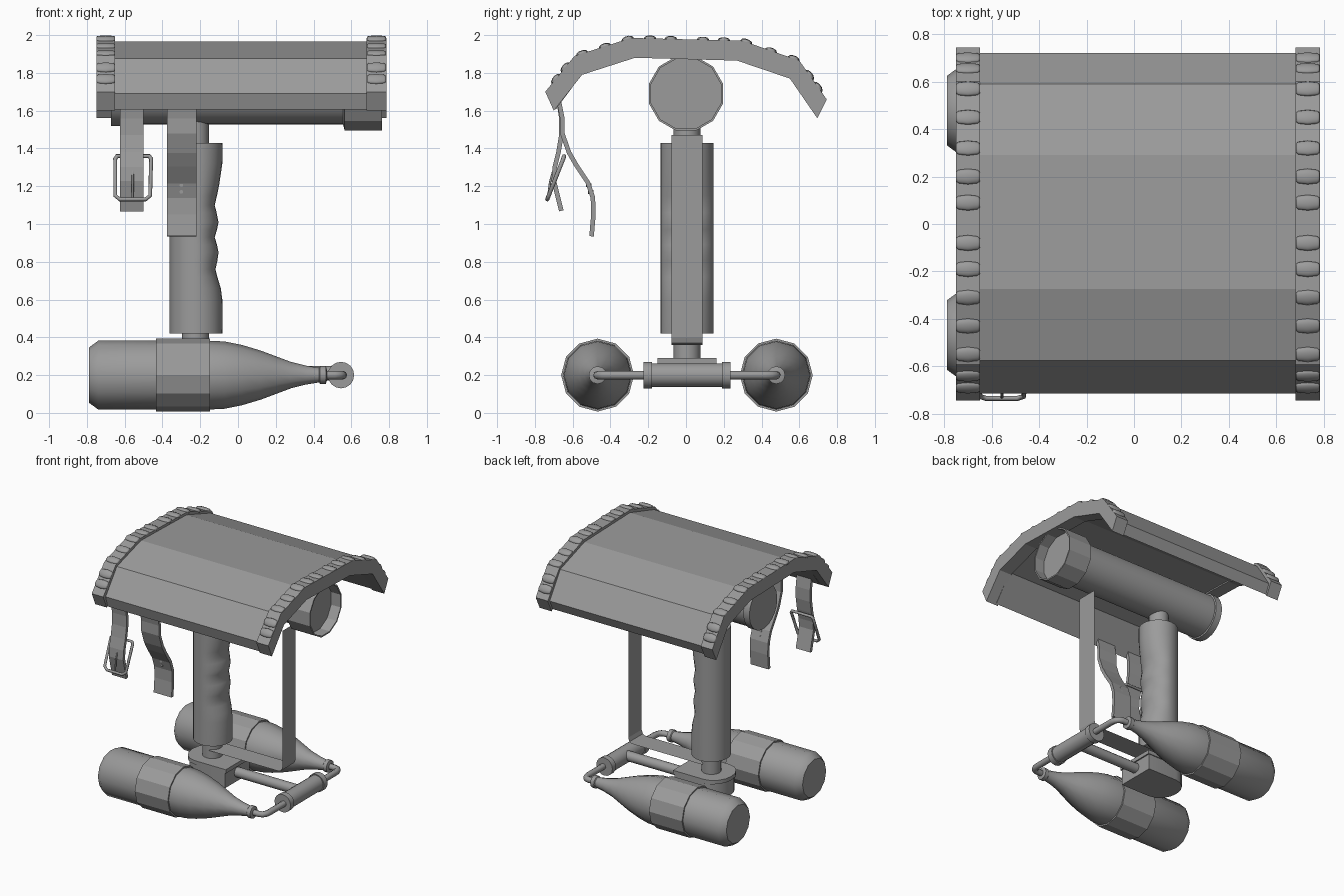
import bpy, bmesh, math
from mathutils import Vector

if "Cube" in bpy.data.objects:
    bpy.data.objects.remove(bpy.data.objects["Cube"])

grey = bpy.data.materials.new('dark_grey')
grey.diffuse_color = (.33, .33, .33, 1)
grey.use_nodes = True
grey.node_tree.nodes["Principled BSDF"].inputs["Base Color"].default_value = grey.diffuse_color


def mesh(name, verts, faces, smooth=None):
    me = bpy.data.meshes.new(name)
    me.from_pydata(verts, [], faces)
    me.materials.append(grey)
    bm = bmesh.new()
    bm.from_mesh(me)
    bmesh.ops.recalc_face_normals(bm, faces=bm.faces)
    bm.to_mesh(me)
    bm.free()
    ob = bpy.data.objects.new(name, me)
    bpy.context.collection.objects.link(ob)
    if smooth:
        bpy.ops.object.select_all(action='DESELECT')
        ob.select_set(True)
        bpy.context.view_layer.objects.active = ob
        bpy.ops.object.shade_smooth_by_angle(angle=math.radians(smooth))
    return ob


def lathe(name, profile, axis, loc, sides=12, phase=0, smooth=35, shape=None):
    """Revolve (radius, height) pairs around an axis through loc."""
    verts = []
    for r, h in profile:
        for i in range(sides):
            a = phase + 2 * math.pi * i / sides
            u, v = r * math.cos(a), r * math.sin(a)
            if shape and u > 0:
                u *= shape(h)
            p = {'x': (h, u, v), 'y': (v, h, u), 'z': (u, v, h)}[axis]
            verts.append(Vector(p) + Vector(loc))
    faces = [(k * sides + i, k * sides + (i + 1) % sides,
              (k + 1) * sides + (i + 1) % sides, (k + 1) * sides + i)
             for k in range(len(profile) - 1) for i in range(sides)]
    faces += [tuple(range(sides)),
              tuple(range((len(profile) - 1) * sides, len(profile) * sides))]
    return mesh(name, verts, faces, smooth)


def arch(name, outer, inner, x0, x1):
    """Bent plate: outer and inner (y, z) lines, extruded along x."""
    n = len(outer)
    verts = [(x, y, z) for x in (x0, x1) for line in (outer, inner) for y, z in line]
    faces = []
    for i in range(n - 1):
        o, q = i, n + i
        faces += [(o, o + 1, q + 1, q), (o + 2*n, o + 1 + 2*n, q + 1 + 2*n, q + 2*n),
                  (o, o + 1, o + 1 + 2*n, o + 2*n), (q, q + 1, q + 1 + 2*n, q + 2*n)]
    for i in (0, n - 1):
        faces.append((i, n + i, 3*n + i, 2*n + i))
    return mesh(name, verts, faces)


def wire(name, points, radius, cyclic=False):
    cu = bpy.data.curves.new(name, 'CURVE')
    cu.dimensions = '3D'
    cu.bevel_depth = radius
    cu.bevel_resolution = 2
    cu.use_fill_caps = True
    cu.materials.append(grey)
    sp = cu.splines.new('POLY')
    sp.points.add(len(points) - 1)
    for p, co in zip(sp.points, points):
        p.co = (*co, 1)
    sp.use_cyclic_u = cyclic
    ob = bpy.data.objects.new(name, cu)
    bpy.context.collection.objects.link(ob)
    return ob


def ribbon(name, path, x0, x1, thick=0):
    verts = [(x, y, z) for y, z in path for x in (x0, x1)]
    faces = [(2*i, 2*i + 1, 2*i + 3, 2*i + 2) for i in range(len(path) - 1)]
    ob = mesh(name, verts, faces)
    if thick:
        m = ob.modifiers.new('thickness', 'SOLIDIFY')
        m.thickness, m.offset = thick, 0
    return ob


# arched roof and its two edge bands
inner = [(-0.70, 1.60), (-0.55, 1.79), (-0.27, 1.88), (0.27, 1.865), (0.55, 1.77), (0.695, 1.56)]
band = [(-0.745, 1.70), (-0.59, 1.89), (-0.29, 1.985), (0.30, 1.97), (0.60, 1.865), (0.745, 1.66)]
panel = [(-0.715, 1.69), (-0.575, 1.875), (-0.275, 1.965), (0.29, 1.95), (0.59, 1.85), (0.72, 1.65)]
panel_in = [(-0.69, 1.605), (-0.545, 1.80), (-0.265, 1.89), (0.265, 1.875), (0.545, 1.78), (0.685, 1.575)]
arch('roof_panel', panel, panel_in, -0.68, 0.70)
for side, x0, x1 in (('left', -0.75, -0.65), ('right', 0.68, 0.785)):
    arch('roof_band_' + side, band, inner, x0, x1)
    # lacing stitches along the band
    for y in (-.69, -.64, -.55, -.43, -.31, -.19, -.08, .09, .20, .32, .45, .57, .655, .70):
        for (ya, za), (yb, zb) in zip(band, band[1:]):
            if ya <= y <= yb:
                z = za + (zb - za) * (y - ya) / (yb - ya)
                tilt = math.atan2(zb - za, yb - ya)
        st = lathe('roof_stitch_' + side, [(.02, -.05), (.028, -.04), (.033, 0), (.028, .04), (.02, .05)],
                   'x', (0, 0, 0), 10, 0, 60)
        st.scale = (1, 1, 0.5)
        st.rotation_euler.x = tilt
        st.location = ((x0 + x1) / 2, y, z)

# viewing tube under the roof, with a hollow wide end and a small rear ring
lathe('scope_tube', [(.163, -.66), (.163, .57)], 'x', (0, 0, 1.69), 24)
lathe('scope_rear_ring', [(.155, -.672), (.173, -.672), (.173, -.62), (.16, -.615)],
      'x', (0, 0, 1.69), 24, math.pi / 24)
lathe('scope_hood', [(.165, .555), (.203, .565), (.203, .762), (.192, .762), (.192, .68)],
      'x', (0, 0, 1.69), 12, math.pi / 12, 25)

# handle with finger grooves, and its necks
C = .005
grooves = [(.42, .14), (.60, .138), (.66, .13), (.72, .112), (.76, .102), (.805, .112), (.85, .118),
           (.89, .11), (.93, .098), (.97, .11), (1.01, .118), (1.06, .108), (1.10, .098),
           (1.15, .11), (1.21, .122), (1.32, .138), (1.43, .14)]
lathe('handle', [(.141, z) for z, _ in grooves], 'z', (-0.222, C, 0), 24, 0, 50,
      lambda h: dict(grooves)[h] / .14)
lathe('handle_neck', [(.071, .25), (.071, 1.56)], 'z', (-0.225, C, 0), 16)


# base block with one rounded end
def slab(name, w, x0, x1, z0, z1):
    out = [(x1, C - w), (x1, C + w)]
    out += [(x0 + .13 - .13 * math.sin(t * math.pi / 8), C + w * math.cos(t * math.pi / 8)) for t in range(9)]
    n = len(out)
    mesh(name, [(x, y, z) for z in (z0, z1) for x, y in out],
         [tuple(range(n)), tuple(range(n, 2 * n))] +
         [(i, (i + 1) % n, n + (i + 1) % n, n + i) for i in range(n)], 35)


slab('base_plate', .157, -.40, 0.0, .26, .29)
slab('base_block', .15, -.39, -.01, .14, .26)

# thin guard strip in front of the handle
guard = [(-.2, .36), (.41, .36), (.43, .37), (.44, .40), (.44, 1.47)]
mesh('guard_strip', [(x, y, z) for x, z in guard for y in (C - .083, C + .083)],
     [(2*i, 2*i + 1, 2*i + 3, 2*i + 2) for i in range(len(guard) - 1)])

# connecting rod and cross tube with collars
lathe('base_rod', [(.038, -.05), (.038, .54)], 'x', (0, C, .21), 12)
lathe('cross_tube', [(.07, -.23), (.07, -.185), (.062, -.185), (.062, .185), (.07, .185), (.07, .23)],
      'y', (.545, C, .2), 16)

# pair of bottles with label wraps and pipes
body = [(.147, -.788), (.182, -.74), (.182, -.15), (.178, -.07), (.16, .02), (.13, .12), (.10, .20),
        (.07, .28), (.05, .36), (.04, .42), (.04, .43), (.047, .435), (.047, .465), (.03, .47)]
for name, s in (('front', -1), ('back', 1)):
    y = C + s * .473
    lathe('bottle_' + name, body, 'x', (0, y, .2), 12, 0, 40)
    lathe('bottle_wrap_' + name, [(.18, -.435), (.193, -.435), (.193, -.148), (.18, -.148)],
          'x', (0, y, .2), 12, 0, None)
    wire('bottle_pipe_' + name, [(.44, y, .2), (.51, y, .2), (.535, y - s * .008, .2),
                                 (.55, y - s * .03, .2), (.555, y - s * .06, .2), (.555, s * .2, .2)], .023)

# hanging straps
ribbon('strap_long', [(-.675, 1.66), (-.655, 1.56), (-.655, 1.48), (-.62, 1.38), (-.58, 1.31), (-.52, 1.22),
                      (-.493, 1.14), (-.49, 1.05), (-.50, .935)], -.375, -.22, .024)
ribbon('strap_short', [(-.675, 1.66), (-.66, 1.56), (-.66, 1.47), (-.675, 1.38), (-.695, 1.30),
                       (-.70, 1.23), (-.68, 1.15), (-.66, 1.07)], -.625, -.50, .024)
for z in (1.17, 1.205):
    lathe('strap_hole', [(.01, -.015), (.01, .015)], 'y', (-.30, -.515 if z > 1.2 else -.505, z), 8)

# buckle frame and pin
wire('buckle_frame', [(-.64, -.645, 1.36), (-.47, -.645, 1.36), (-.46, -.65, 1.345), (-.465, -.727, 1.15),
                      (-.49, -.735, 1.13), (-.625, -.735, 1.13), (-.65, -.727, 1.15), (-.65, -.65, 1.345)],
     .011, True)
wire('buckle_pin', [(-.557, -.70, 1.29), (-.557, -.72, 1.22), (-.557, -.73, 1.14)], .006)
